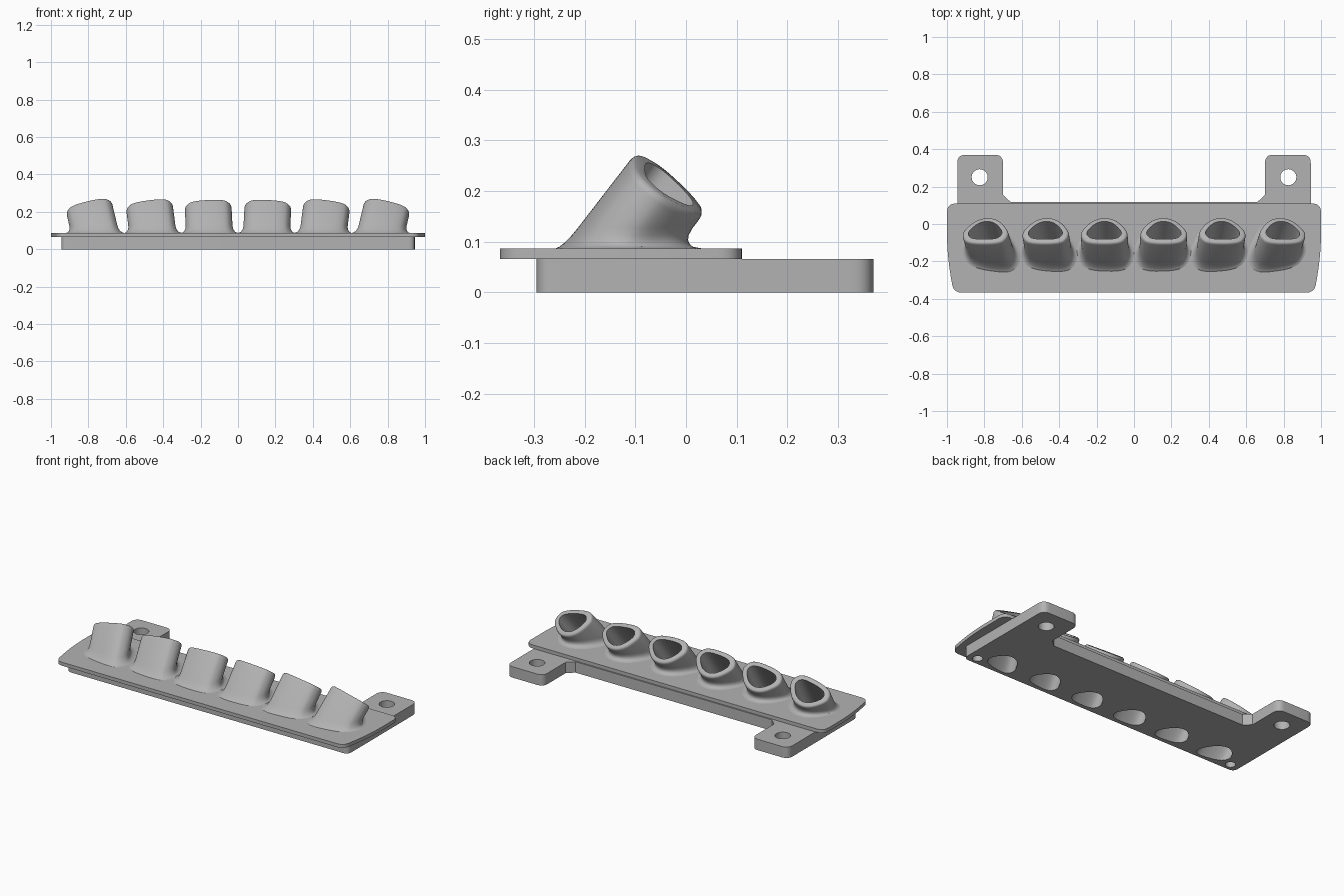
import bpy, bmesh, math
from mathutils import Vector, Matrix

cube = bpy.data.objects.get("Cube")
if cube:
    bpy.data.objects.remove(cube)

grey = bpy.data.materials.new("plain grey")
grey.use_nodes = True
colour = (0.45, 0.45, 0.45, 1)
grey.diffuse_color = colour
grey.node_tree.nodes["Principled BSDF"].inputs["Base Color"].default_value = colour

BASE_TOP, DECK_TOP = 0.066, 0.087
LENGTH = 0.27


def loft(bm, rings):
    """Closed solid through a list of equal rings of points."""
    rows = [[bm.verts.new(p) for p in ring] for ring in rings]
    n = len(rows[0])
    for a, b in zip(rows, rows[1:]):
        for i in range(n):
            bm.faces.new((a[i], a[(i + 1) % n], b[(i + 1) % n], b[i]))
    bm.faces.new(rows[0][::-1])
    bm.faces.new(rows[-1])


def make(name, solids):
    bm = bmesh.new()
    for rings in solids:
        loft(bm, rings)
    bmesh.ops.recalc_face_normals(bm, faces=bm.faces)
    mesh = bpy.data.meshes.new(name)
    bm.to_mesh(mesh)
    bm.free()
    mesh.materials.append(grey)
    obj = bpy.data.objects.new(name, mesh)
    bpy.context.collection.objects.link(obj)
    return obj


def prism(points, z0, z1):
    return [[Vector((x, y, z)) for x, y in points] for z in (z0, z1)]


def circle(x, y, r, n=32):
    return [(x + r * math.cos(2 * math.pi * i / n),
             y + r * math.sin(2 * math.pi * i / n)) for i in range(n)]


def rounded(half, steps=8):
    """Mirror half an outline of (x, y, radius) and round its corners."""
    pts = half + [(-x, y, r) for x, y, r in reversed(half)]
    out = []
    for i, (x, y, r) in enumerate(pts):
        p = Vector((x, y))
        if r == 0:
            out.append(p)
            continue
        a = p + (Vector(pts[i - 1][:2]) - p).normalized() * r
        b = p + (Vector(pts[(i + 1) % len(pts)][:2]) - p).normalized() * r
        for k in range(steps + 1):
            t = k / steps
            w = 0.6 * 2 * t * (1 - t) + 0.4 * 2 * t * (1 - t)
            out.append(a * (1 - t) ** 2 + p * w + b * t * t)
    return out


def section(half, rounds):
    """Mirrored tube section, softened by corner cutting."""
    pts = [Vector(p) for p in half + [(-x, y) for x, y in reversed(half)]]
    for _ in range(rounds):
        nxt = pts[1:] + pts[:1]
        pts = [q for a, b in zip(pts, nxt) for q in (a.lerp(b, .25), a.lerp(b, .75))]
    return pts


OUTER = section([(0.085, 0.0875), (0.125, 0.045), (0.125, -0.005), (0.05, -0.0875)], 3)
BORE = section([(0.06, 0.059), (0.092, 0.035), (0.092, 0.0), (0.035, -0.06)], 2)


def frame(x, roll):
    """Foot point and the across, upward and axial directions of a tube."""
    turn = Matrix.Rotation(math.radians(roll), 3, 'Y')
    return (Vector((x, -0.196, 0)), turn @ Vector((1, 0, 0)),
            turn @ Vector((0, -0.8, 0.6)), turn @ Vector((0, 0.6, 0.8)))


def tube(x, roll):
    foot, across, up, axis = frame(x, roll)
    rings = []
    # flared foot blending into the deck
    for f in (-0.3, 0, 0.08, 0.2, 0.4, 0.65, 1):
        ring = []
        for s in OUTER:
            side = across * s.x + up * s.y
            p = foot + side
            z = DECK_TOP + f * 0.04
            p = p + axis * ((z - p.z) / axis.z)
            d = Vector((side.x, side.y, 0)).normalized()
            g = 1 - max(f, 0)
            ring.append(p + d * (0.03 + 0.018 * d.y) * (1 - math.sqrt(1 - g * g)))
        rings.append(ring)
    # straight body and softened rim
    for drop, size in ((0.016, 1), (0.008, 0.985), (0.003, 0.95), (0, 0.9)):
        rings.append([foot + (across * s.x + up * s.y) * size + axis * (LENGTH - drop)
                      for s in OUTER])
    return rings


def bore(x, roll):
    foot, across, up, axis = frame(x, roll)
    return [[foot + across * s.x + up * s.y + axis * t for s in BORE]
            for t in (-0.2, LENGTH + 0.05)]


def cut(obj, cutter):
    mod = obj.modifiers.new("cut", 'BOOLEAN')
    mod.operation = 'DIFFERENCE'
    mod.solver = 'EXACT'
    mod.object = cutter
    bpy.ops.object.select_all(action='DESELECT')
    obj.select_set(True)
    bpy.context.view_layer.objects.active = obj
    bpy.ops.object.modifier_apply(modifier=mod.name)


# base bar with two mounting ears
base = make("base_bar", [prism(rounded([
    (0.945, -0.295, 0.035), (0.945, 0.37, 0.045), (0.70, 0.37, 0.045),
    (0.70, 0.155, 0), (0.66, 0.118, 0)]), 0, BASE_TOP)])

# wider deck plate with curved, tapering ends
deck = make("deck_plate", [prism(rounded([
    (0.965, -0.367, 0.045), (1.0, -0.16, 0.12), (1.0, 0.11, 0.05)]), BASE_TOP, DECK_TOP)])

# six leaning tubes, fanning outwards
places = [(s * x, s * roll) for s in (-1, 1)
          for x, roll in ((0.148, 3), (0.444, 7.5), (0.743, 13.5))]
tubes = [make("angled_tube", [tube(*p)]) for p in places]

# bores, ear holes and front screw holes
bore_cutter = make("bore_cutter", [bore(*p) for p in places])
hole_cutter = make("hole_cutter", [prism(circle(s * x, y, r), -0.05, BASE_TOP + 0.01)
                                   for s in (-1, 1)
                                   for x, y, r in ((0.825, 0.25, 0.043), (0.885, -0.25, 0.028))])
for c in (bore_cutter, hole_cutter):
    c.hide_render = True
for obj in [base, deck] + tubes:
    cut(obj, bore_cutter)
cut(base, hole_cutter)
for c in (bore_cutter, hole_cutter):
    bpy.data.objects.remove(c)

for obj in [base, deck] + tubes:
    bpy.ops.object.select_all(action='DESELECT')
    obj.select_set(True)
    bpy.context.view_layer.objects.active = obj
    bpy.ops.object.shade_smooth_by_angle(angle=math.radians(35))
